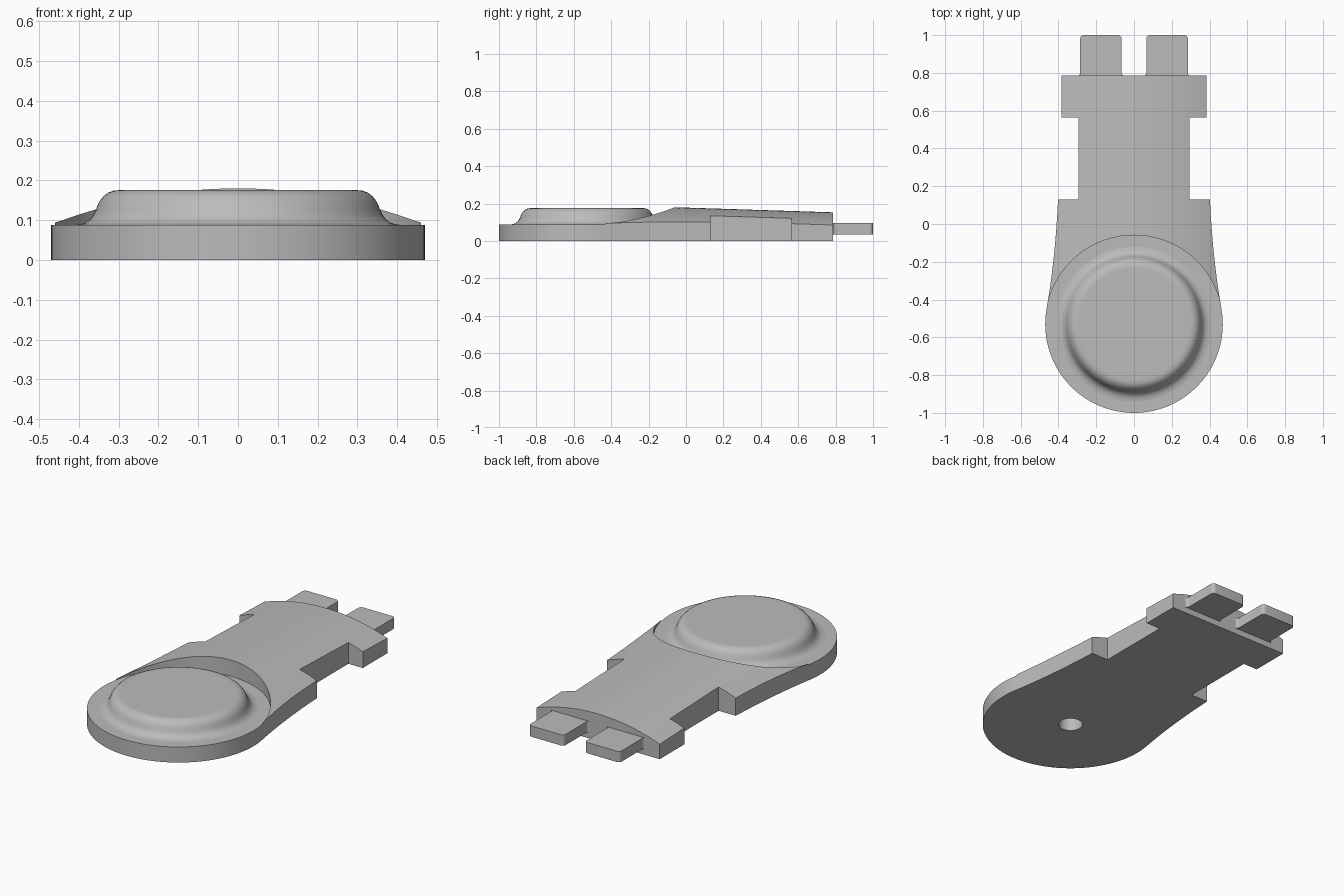
import bpy, bmesh, math

if "Cube" in bpy.data.objects:
    bpy.data.objects.remove(bpy.data.objects["Cube"])

CY, R, RIM = -0.53, 0.47, 0.088     # disc centre, radius and rim height
HOLE, HOLE_TOP = 0.064, 0.12        # recess under the disc

grey = bpy.data.materials.new("plain grey")
grey.diffuse_color = (0.5, 0.5, 0.5, 1)
grey.use_nodes = True
grey.node_tree.nodes["Principled BSDF"].inputs["Base Color"].default_value = grey.diffuse_color


def finish(name, bm):
    bmesh.ops.recalc_face_normals(bm, faces=bm.faces)
    me = bpy.data.meshes.new(name)
    bm.to_mesh(me)
    bm.free()
    me.materials.append(grey)
    ob = bpy.data.objects.new(name, me)
    bpy.context.collection.objects.link(ob)
    return ob


def prism(name, outline, z0, z1):
    bm = bmesh.new()
    face = bm.faces.new([bm.verts.new((x, y, z0)) for x, y in outline])
    new = bmesh.ops.extrude_face_region(bm, geom=[face])["geom"]
    bmesh.ops.translate(bm, vec=(0, 0, z1 - z0),
                        verts=[v for v in new if isinstance(v, bmesh.types.BMVert)])
    return finish(name, bm)


def arc(cx, cy, r, a0, a1, n):
    return [(cx + r * math.cos(math.radians(a0 + (a1 - a0) * i / n)),
             cy + r * math.sin(math.radians(a0 + (a1 - a0) * i / n))) for i in range(n + 1)]


def circle(r, n):
    return arc(0, CY, r, 0, 360, n)[:-1]


def smooth(ob, angle=35):
    bpy.ops.object.select_all(action='DESELECT')
    ob.select_set(True)
    bpy.context.view_layer.objects.active = ob
    bpy.ops.object.shade_smooth_by_angle(angle=math.radians(angle))


def cut(ob, cutter, op):
    mod = ob.modifiers.new("cut", 'BOOLEAN')
    mod.operation, mod.solver, mod.object = op, 'EXACT', cutter
    bpy.context.view_layer.objects.active = ob
    bpy.ops.object.modifier_apply(modifier=mod.name)
    bpy.data.objects.remove(cutter)


# Body outline: round end, flared neck, side notches and wide end block
tx, ty = R * math.cos(math.radians(10)), CY + R * math.sin(math.radians(10))
neck = []
for i in range(1, 13):              # concave curve tangent to the disc
    t = i / 12
    c = (0.417, -0.187)
    neck.append(((1 - t) ** 2 * tx + 2 * t * (1 - t) * c[0] + t * t * 0.402,
                 (1 - t) ** 2 * ty + 2 * t * (1 - t) * c[1] + t * t * 0.13))
side = neck + [(0.295, 0.13), (0.295, 0.565), (0.385, 0.565), (0.385, 0.785)]
outline = arc(0, CY, R, -190, 10, 72) + side + [(-x, y) for x, y in reversed(side)]
body = prism("body", outline, 0, 0.3)

# Crowned top that slopes down towards the tabs
bm = bmesh.new()
rows = []
for y in (-1.1, 0.9):
    zc = 0.18 - (y + 0.06) * 0.032
    pts = [(-0.6, -0.2)]
    for i in range(49):
        x = -0.6 + 1.2 * i / 48
        pts.append((x, zc - (1.13 - math.sqrt(1.13 ** 2 - x * x))))
    pts.append((0.6, -0.2))
    rows.append([bm.verts.new((x, y, z)) for x, z in pts])
n = len(rows[0])
for i in range(n):
    j = (i + 1) % n
    bm.faces.new((rows[0][i], rows[0][j], rows[1][j], rows[1][i]))
for row in rows:
    bm.faces.new(row)
cut(body, finish("crown_cutter", bm), 'INTERSECT')

# Round seat for the button, and the hole underneath
cut(body, prism("seat_cutter", circle(R + 0.0005, 128), RIM, 0.5), 'DIFFERENCE')
cut(body, prism("hole_cutter", circle(HOLE, 40), -0.1, 0.3), 'DIFFERENCE')
smooth(body)

# Raised button, lathed, with a recess below
profile = [(0, HOLE_TOP), (HOLE, HOLE_TOP), (HOLE, RIM), (0.41, RIM), (0.395, 0.090),
           (0.383, 0.094), (0.372, 0.102), (0.364, 0.112), (0.358, 0.124), (0.353, 0.137),
           (0.347, 0.149), (0.338, 0.160), (0.327, 0.169), (0.314, 0.174), (0.30, 0.1755),
           (0.29, 0.1755), (0, 0.1755)]
bm = bmesh.new()
vs = [bm.verts.new((r, CY, z)) for r, z in profile]
es = [bm.edges.new(p) for p in zip(vs, vs[1:])]
bmesh.ops.spin(bm, geom=vs + es, cent=(0, CY, 0), axis=(0, 0, 1),
               angle=2 * math.pi, steps=80, use_duplicate=False)
bmesh.ops.remove_doubles(bm, verts=bm.verts, dist=1e-5)
smooth(finish("button", bm))

# Two end tabs with rounded tips and small root fillets
tab = ([(0.05, 0.775), (0.05, 0.785)] + arc(0.05, 0.80, 0.015, -90, 0, 4)[1:]
       + arc(0.085, 0.98, 0.02, 180, 90, 6) + arc(0.265, 0.98, 0.02, 90, 0, 6)
       + arc(0.30, 0.80, 0.015, 180, 270, 4) + [(0.30, 0.775)])
for name, s in (("right_tab", 1), ("left_tab", -1)):
    smooth(prism(name, [(s * x, y) for x, y in tab], 0.035, 0.096))
